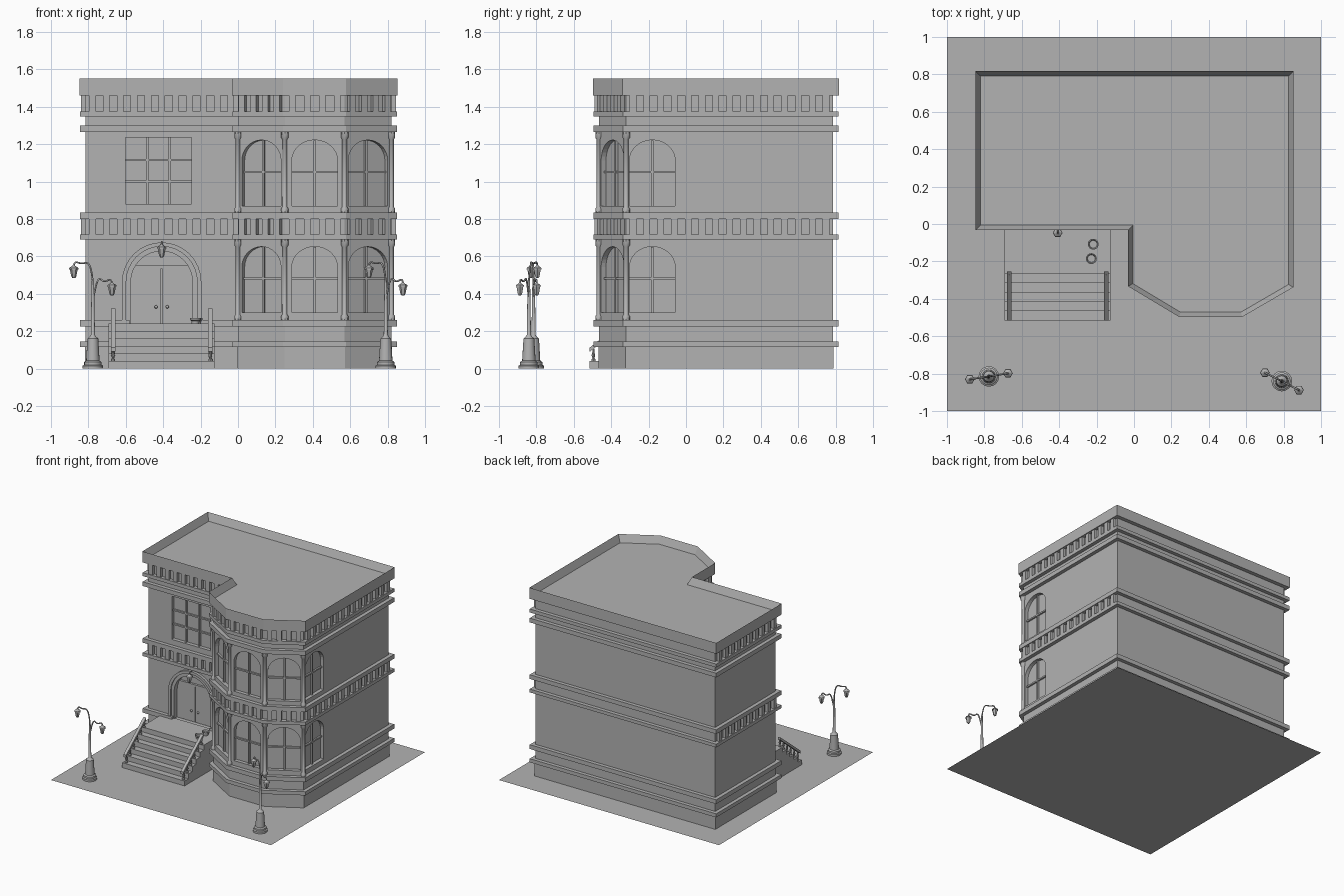
import bpy, bmesh, math
from mathutils import Matrix, Vector

if "Cube" in bpy.data.objects:
    bpy.data.objects.remove(bpy.data.objects["Cube"])

stone = bpy.data.materials.new("grey_stone")
stone.diffuse_color = (0.45, 0.45, 0.45, 1)
stone.use_nodes = True
stone.node_tree.nodes["Principled BSDF"].inputs["Base Color"].default_value = stone.diffuse_color


def finish(name, bm, M=None, smooth=False):
    bmesh.ops.recalc_face_normals(bm, faces=bm.faces)
    me = bpy.data.meshes.new(name)
    bm.to_mesh(me)
    bm.free()
    me.materials.append(stone)
    ob = bpy.data.objects.new(name, me)
    bpy.context.collection.objects.link(ob)
    if M:
        ob.matrix_world = M
    if smooth:
        bpy.ops.object.select_all(action='DESELECT')
        ob.select_set(True)
        bpy.context.view_layer.objects.active = ob
        bpy.ops.object.shade_smooth_by_angle(angle=math.radians(40))
    return ob


def add_prism(bm, pts, vec):
    """Extrude a closed outline of 3D points along vec; returns the end cap."""
    vec = Vector(vec)
    a = [bm.verts.new(p) for p in pts]
    b = [bm.verts.new(Vector(p) + vec) for p in pts]
    n = len(a)
    bm.faces.new(a[::-1])
    cap = bm.faces.new(b)
    for i in range(n):
        j = (i + 1) % n
        bm.faces.new((a[i], a[j], b[j], b[i]))
    return cap


def add_box(bm, lo, hi, M=Matrix()):
    c = [(l + h) / 2 for l, h in zip(lo, hi)]
    s = [h - l for l, h in zip(lo, hi)]
    bmesh.ops.create_cube(bm, size=1, matrix=M @ Matrix.Translation(c) @ Matrix.Diagonal((*s, 1)))


def lathe(name, prof, loc, segs=16):
    bm = bmesh.new()
    rings = [[bm.verts.new((r * math.cos(2 * math.pi * k / segs), r * math.sin(2 * math.pi * k / segs), z))
              for k in range(segs)] for r, z in prof]
    for a, b in zip(rings, rings[1:]):
        for k in range(segs):
            j = (k + 1) % segs
            bm.faces.new((a[k], a[j], b[j], b[k]))
    bm.faces.new(rings[0][::-1])
    bm.faces.new(rings[-1])
    return finish(name, bm, Matrix.Translation(loc), True)


def tube(name, pts, r):
    cu = bpy.data.curves.new(name, 'CURVE')
    cu.dimensions = '3D'
    cu.bevel_depth = r
    cu.bevel_resolution = 1
    cu.resolution_u = 4
    sp = cu.splines.new('NURBS')
    sp.points.add(len(pts) - 1)
    for p, co in zip(sp.points, pts):
        p.co = (*co, 1)
    sp.use_endpoint_u = True
    sp.order_u = 3
    cu.materials.append(stone)
    ob = bpy.data.objects.new(name, cu)
    bpy.context.collection.objects.link(ob)
    bpy.ops.object.select_all(action='DESELECT')
    ob.select_set(True)
    bpy.context.view_layer.objects.active = ob
    bpy.ops.object.convert(target='MESH')


# Wall footprint, counter-clockwise from the rear right corner
PLAN = [(0.82, 0.785), (-0.815, 0.785), (-0.815, 0), (0, 0), (0, -0.315),
        (0.25, -0.465), (0.57, -0.465), (0.82, -0.32)]
N = len(PLAN)


def offset(d):
    out = []
    for i in range(N):
        p, q, r = (Vector(PLAN[(i + k) % N]) for k in (-1, 0, 1))
        e, f = (q - p).normalized(), (r - q).normalized()
        n1, n2 = Vector((e.y, -e.x)), Vector((f.y, -f.x))
        out.append(q + (n1 + n2) * d / (1 + n1.dot(n2)))
    return out


def storey(name, d, z0, z1):
    bm = bmesh.new()
    add_prism(bm, [(p.x, p.y, z0) for p in offset(d)], (0, 0, z1 - z0))
    return finish(name, bm)


def wall_matrix(i, s=0.5):
    """Frame on wall i: local x along it, local -y outwards; also its length."""
    p, q = Vector(PLAN[i]), Vector(PLAN[(i + 1) % N])
    c, e = p.lerp(q, s), q - p
    return Matrix.Translation((c.x, c.y, 0)) @ Matrix.Rotation(math.atan2(e.y, e.x), 4, 'Z'), e.length


def arch(hw, z0, z1, rise, segs=16):
    pts = [(-hw, z0), (hw, z0)]
    if rise == 0:
        return pts + [(hw, z1), (-hw, z1)]
    return pts + [(hw * math.cos(math.pi * k / segs), z1 - rise + rise * math.sin(math.pi * k / segs))
                  for k in range(segs + 1)]


# Openings cut into the walls, with window bars
cut, bars = bmesh.new(), bmesh.new()


def opening(M, hw, z0, z1, rise, depth=0.03):
    add_prism(cut, [M @ Vector((x, -0.06, z)) for x, z in arch(hw, z0, z1, rise)],
              M.to_3x3() @ Vector((0, depth + 0.06, 0)))


right_len = wall_matrix(7)[1]
for i, s in ((4, 0.5), (5, 0.5), (6, 0.5), (7, 0.14 / right_len)):
    M = wall_matrix(i, s)[0]
    for z in (0.30, 0.87):
        opening(M, 0.122, z, z + 0.352, 0.11)
        add_box(bars, (-0.006, 0.015, z), (0.006, 0.032, z + 0.35), M)
        add_box(bars, (-0.122, 0.017, z + 0.175), (0.122, 0.032, z + 0.187), M)
M = Matrix.Translation((-0.425, 0, 0))
opening(M, 0.177, 0.88, 1.235, 0)
for x in (-0.06, 0.06):
    add_box(bars, (x - 0.006, 0.015, 0.88), (x + 0.006, 0.032, 1.235), M)
for z in (1.0, 1.115):
    add_box(bars, (-0.177, 0.017, z - 0.006), (0.177, 0.032, z + 0.006), M)
DOOR = Matrix.Translation((-0.408, 0, 0))
opening(DOOR, 0.172, 0.235, 0.64, 0.172, 0.04)
finish("window_bars", bars)
cutter = finish("opening_cutter", cut)
cutter.hide_render = True
cutter.hide_viewport = True


def carve(ob):
    mod = ob.modifiers.new("openings", 'BOOLEAN')
    mod.object = cutter
    mod.operation = 'DIFFERENCE'
    mod.solver = 'EXACT'


carve(storey("walls", 0, 0, 1.47))
storey("plinth", 0.004, 0, 0.12)

# Horizontal mouldings; the sill course stops at the doorway
for name, z0, z1 in (("base_course", 0.115, 0.145), ("sill_course", 0.225, 0.26),
                     ("lower_frieze_bottom", 0.69, 0.717), ("lower_frieze_top", 0.80, 0.835),
                     ("upper_course", 1.265, 1.30), ("upper_frieze_bottom", 1.347, 1.375)):
    band = storey(name, 0.03, z0, z1)
    if name == "sill_course":
        carve(band)

# Parapet with sunken roof
bm = bmesh.new()
cap = add_prism(bm, [(p.x, p.y, 1.46) for p in offset(0.032)], (0, 0, 0.09))
bmesh.ops.recalc_face_normals(bm, faces=bm.faces)
bmesh.ops.inset_region(bm, faces=[cap], thickness=0.026, use_even_offset=True)
bmesh.ops.translate(bm, verts=cap.verts, vec=(0, 0, -0.06))
finish("parapet_and_roof", bm)

# Frieze blocks on every wall but the rear
bm = bmesh.new()
for i in range(1, N):
    M, L = wall_matrix(i)
    n = max(2, round(L / 0.075))
    for k in range(n):
        x = (k + 0.5) * L / n - L / 2
        for z0, z1 in ((0.715, 0.802), (1.373, 1.462)):
            add_box(bm, (x - 0.018, -0.024, z0), (x + 0.018, 0.005, z1), M)
finish("frieze_blocks", bm)

# Slim corner posts of the bay
for x, y in PLAN[4:]:
    for z0, z1 in ((0.26, 0.69), (0.835, 1.265)):
        lathe("bay_post", [(0.02, z0), (0.02, z0 + 0.02), (0.013, z0 + 0.03), (0.013, z1 - 0.04),
                           (0.02, z1 - 0.03), (0.02, z1)], (x, y, 0), 8)

# Door surround: two stepped arches
for hw, inner, y in ((0.212, 0.19, -0.022), (0.195, 0.165, -0.012)):
    bm = bmesh.new()
    o = arch(hw, 0.24, 0.463 + hw, hw)[1:]
    n = arch(inner, 0.24, 0.463 + inner, inner)[1:]
    o.append((-hw, 0.24))
    n.append((-inner, 0.24))
    for a, b, c, d in zip(o, o[1:], n[1:], n):
        add_prism(bm, [(px, y, pz) for px, pz in (a, b, c, d)], (0, 0.03 - y, 0)) if a != b else None
    finish("door_surround", bm, DOOR)

# Double door, transom and knobs
bm = bmesh.new()
for s in (-1, 1):
    lo, hi = sorted((s * 0.003, s * 0.165))
    add_box(bm, (lo, 0.028, 0.24), (hi, 0.045, 0.535))
    bmesh.ops.create_uvsphere(bm, u_segments=10, v_segments=6, radius=0.009,
                              matrix=Matrix.Translation((s * 0.03, 0.02, 0.33)))
add_box(bm, (-0.17, 0.022, 0.535), (0.17, 0.045, 0.55))
finish("double_door", bm, DOOR)

# Porch and steps
bm = bmesh.new()
prof = [(0.0, 0.0), (-0.515, 0.0)]
for k in range(6):
    prof += [(-0.515 + 0.05 * k, 0.04 * (k + 1)), (-0.515 + 0.05 * (k + 1) if k < 5 else 0.0, 0.04 * (k + 1))]
add_prism(bm, [(-0.692, y, z) for y, z in prof], (0.567, 0, 0))
finish("porch_steps", bm)

# Stair rails and balusters
for x in (-0.668, -0.148):
    bm = bmesh.new()
    add_prism(bm, [(x - 0.012, y, z) for y, z in
                   ((-0.515, 0.09), (-0.255, 0.298), (-0.255, 0.32), (-0.515, 0.112))], (0.024, 0, 0))
    finish("stair_rail", bm)
    for k in range(6):
        z = 0.04 * (k + 1)
        lathe("stair_baluster", [(0.011, z), (0.011, z + 0.01), (0.005, z + 0.015), (0.01, z + 0.03),
                                 (0.005, z + 0.05), (0.007, z + 0.068)], (x, -0.495 + 0.046 * k, 0), 8)

# Two bowls on the porch
for x, y in ((-0.218, -0.108), (-0.228, -0.185)):
    lathe("porch_bowl", [(0.02, 0.24), (0.022, 0.255), (0.029, 0.26), (0.029, 0.27),
                         (0.024, 0.27), (0.02, 0.26)], (x, y, 0), 20)


def lantern(p):
    lathe("lantern", [(0.006, -0.062), (0.012, -0.055), (0.014, -0.05), (0.021, -0.014), (0.026, -0.014),
                      (0.024, -0.006), (0.008, 0.004), (0.004, 0.012)], p, 6)


# Entrance lantern on a bracket
lantern((-0.408, -0.047, 0.655))
tube("lantern_bracket", [(-0.408, 0, 0.655), (-0.408, -0.02, 0.68), (-0.408, -0.047, 0.68), (-0.408, -0.047, 0.66)], 0.004)

# Street lamps: post, high arm, low arm
for x, y, hi, lo in ((-0.776, -0.815, (-0.102, -0.015), (0.102, 0.017)),
                     (0.79, -0.84, (-0.09, 0.045), (0.092, -0.048))):
    lathe("lamp_post", [(0.055, 0), (0.055, 0.015), (0.047, 0.02), (0.047, 0.035), (0.036, 0.042),
                        (0.029, 0.16), (0.018, 0.17), (0.011, 0.18), (0.008, 0.4), (0.006, 0.47)], (x, y, 0))

    def at(d, t, z):
        return (x + d[0] * t, y + d[1] * t, z)
    tube("high_arm", [at(hi, 0, 0.46), at(hi, 0.05, 0.52), at(hi, 0.25, 0.57), at(hi, 0.6, 0.56),
                      at(hi, 1, 0.575), at(hi, 1, 0.54)], 0.005)
    tube("low_arm", [at(lo, 0, 0.36), at(lo, 0.1, 0.42), at(lo, 0.3, 0.49), at(lo, 0.6, 0.46),
                     at(lo, 1, 0.485), at(lo, 1, 0.45)], 0.005)
    lantern(at(hi, 1, 0.545))
    lantern(at(lo, 1, 0.452))

# Ground slab
bm = bmesh.new()
bmesh.ops.create_grid(bm, x_segments=1, y_segments=1, size=1)
finish("pavement", bm)
